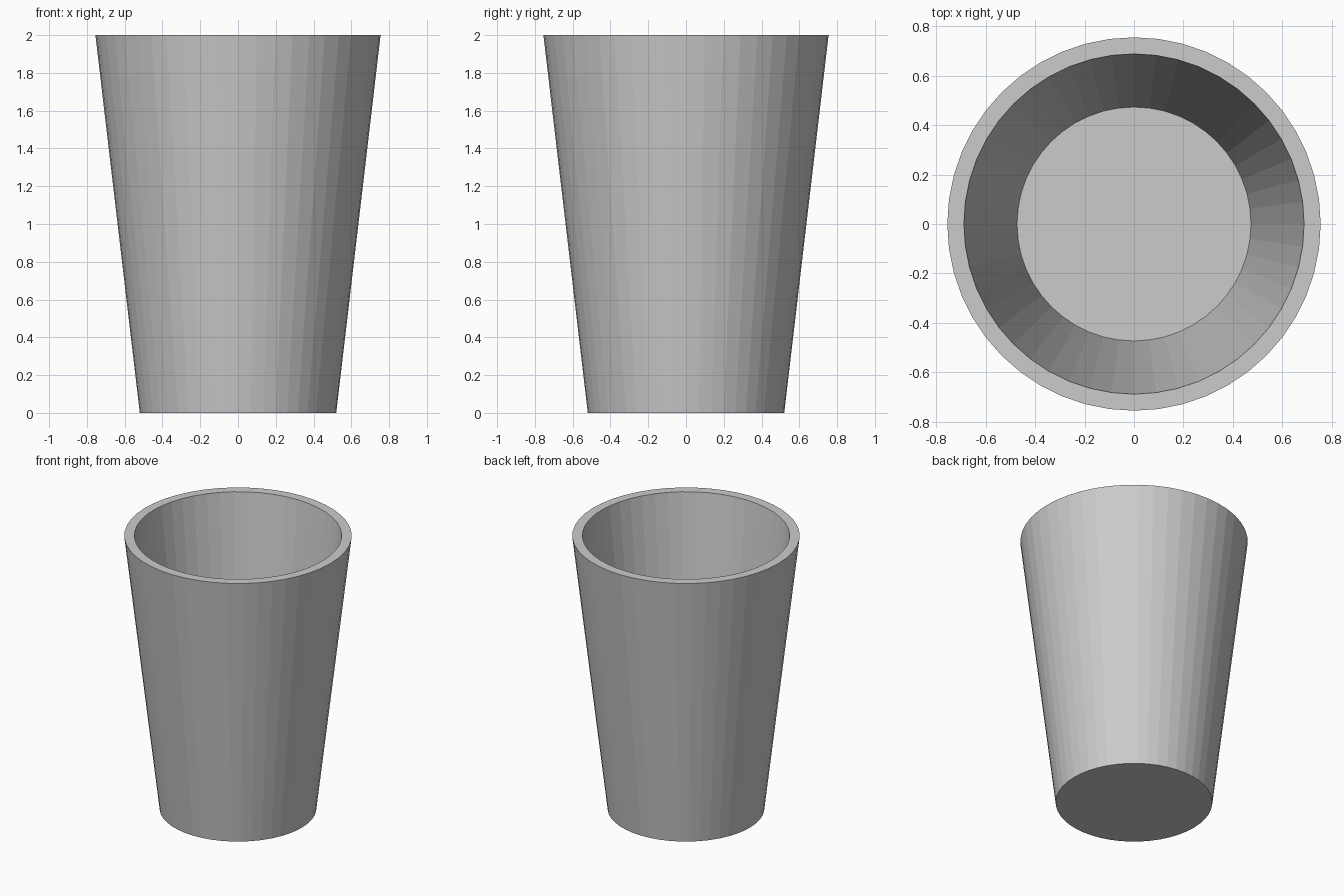
import bpy
import bmesh
from math import cos, sin, tau

if "Cube" in bpy.data.objects:
    bpy.data.objects.remove(bpy.data.objects["Cube"])

SIDES = 48
# Cup profile (radius, height): outer base, outer rim, inner rim, inner floor
PROFILE = [(0.52, 0.0), (0.755, 2.0), (0.688, 2.0), (0.473, 0.16)]


def ring(bm, radius, z):
    return [bm.verts.new((radius * cos(tau * i / SIDES), radius * sin(tau * i / SIDES), z))
            for i in range(SIDES)]


bm = bmesh.new()
rings = [ring(bm, r, z) for r, z in PROFILE]

# Outer wall, rim and inner wall
for low, high in zip(rings, rings[1:]):
    for i in range(SIDES):
        j = (i + 1) % SIDES
        bm.faces.new((low[i], low[j], high[j], high[i]))

# Underside and inside floor
bm.faces.new(rings[0][::-1])
bm.faces.new(rings[-1])
bmesh.ops.recalc_face_normals(bm, faces=bm.faces)

mesh = bpy.data.meshes.new("cup")
bm.to_mesh(mesh)
bm.free()
cup = bpy.data.objects.new("cup", mesh)
bpy.context.collection.objects.link(cup)
